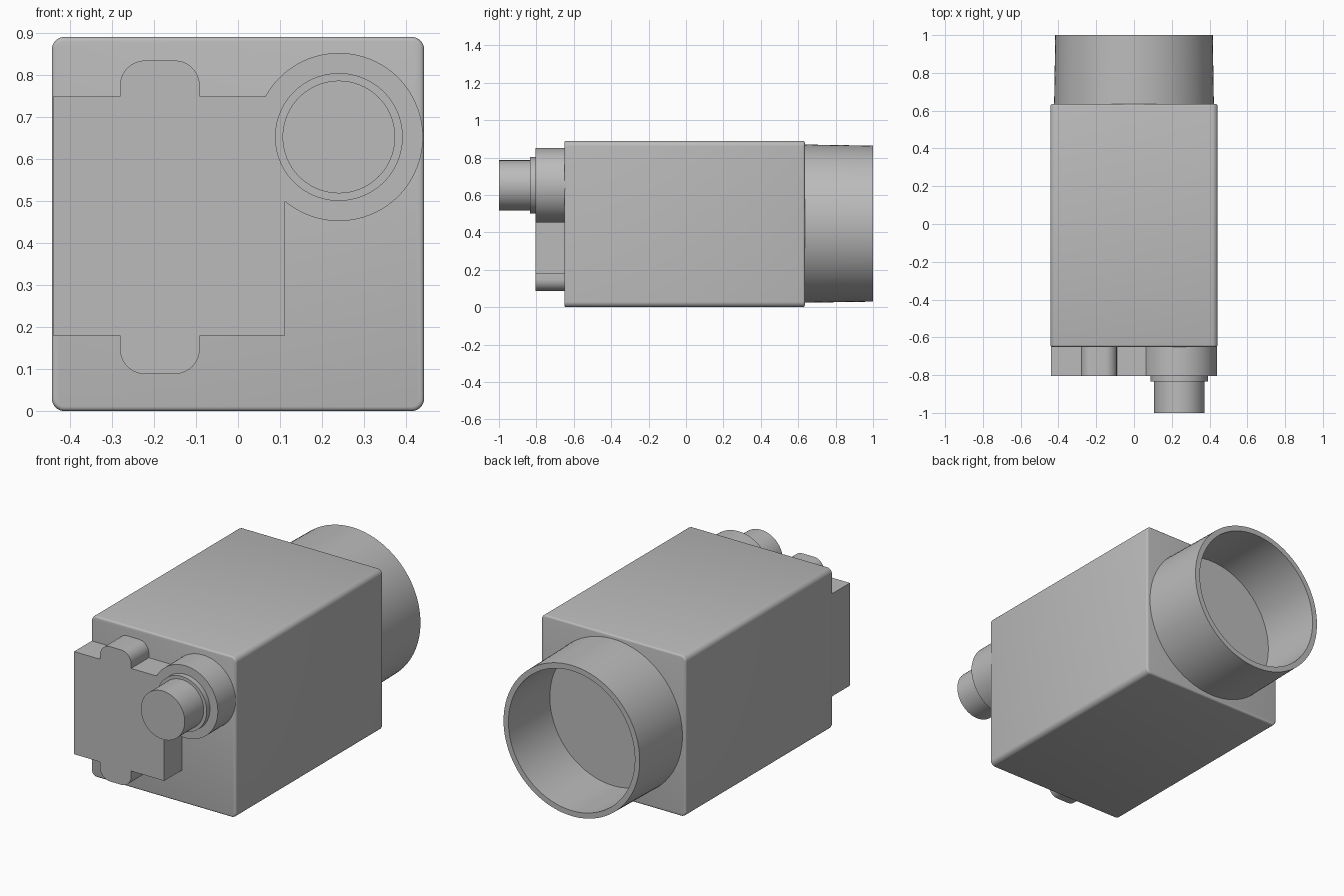
import bpy
import bmesh
import math

if "Cube" in bpy.data.objects:
    bpy.data.objects.remove(bpy.data.objects["Cube"], do_unlink=True)

# Single housing colour
GREY = (0.5, 0.5, 0.5, 1)
grey = bpy.data.materials.new("housing grey")
grey.use_nodes = True
grey.diffuse_color = GREY
grey.node_tree.nodes["Principled BSDF"].inputs["Base Color"].default_value = GREY


def finish(name, bm):
    bmesh.ops.recalc_face_normals(bm, faces=bm.faces)
    mesh = bpy.data.meshes.new(name)
    bm.to_mesh(mesh)
    bm.free()
    obj = bpy.data.objects.new(name, mesh)
    bpy.context.collection.objects.link(obj)
    mesh.materials.append(grey)
    bpy.ops.object.select_all(action='DESELECT')
    obj.select_set(True)
    bpy.context.view_layer.objects.active = obj
    bpy.ops.object.shade_smooth_by_angle(angle=math.radians(35))
    return obj


def arc(cx, cz, r, start, end, steps):
    """Points on an arc in the x-z plane, angles in degrees."""
    angles = [math.radians(start + (end - start) * i / steps) for i in range(steps + 1)]
    return [(cx + r * math.cos(a), cz + r * math.sin(a)) for a in angles]


def extrude_outline(name, outline, y0, y1, rim=0):
    """Extrude an x-z outline along y, optionally rounding both rims."""
    bm = bmesh.new()
    face = bm.faces.new([bm.verts.new((x, y0, z)) for x, z in outline])
    new = bmesh.ops.extrude_face_region(bm, geom=[face])["geom"]
    for v in new:
        if isinstance(v, bmesh.types.BMVert):
            v.co.y = y1
    if rim:
        edges = [e for e in bm.edges if abs(e.verts[0].co.y - e.verts[1].co.y) < 1e-5]
        bmesh.ops.bevel(bm, geom=edges, offset=rim, segments=3, profile=0.5, affect='EDGES')
    return finish(name, bm)


def lathe(name, profile, cx, cz, sides=96):
    """Revolve (radius, y) points around an axis along y."""
    bm = bmesh.new()
    rings = []
    for r, y in profile:
        rings.append([bm.verts.new((x, y, z)) for x, z in
                      arc(cx, cz, r, 0, 360 - 360 / sides, sides - 1)])
    for a, b in zip(rings, rings[1:]):
        for i in range(sides):
            j = (i + 1) % sides
            bm.faces.new((a[i], a[j], b[j], b[i]))
    bm.faces.new(rings[0])
    bm.faces.new(rings[-1])
    return finish(name, bm)


# Box housing with rounded long edges
HALF, TOP, R = 0.443, 0.89, 0.03
body = []
for x, z, start in ((HALF - R, TOP - R, 0), (R - HALF, TOP - R, 90),
                    (R - HALF, R, 180), (HALF - R, R, 270)):
    body += arc(x, z, R, start, start + 90, 8)
extrude_outline("housing", body, -0.65, 0.635, rim=0.01)

# Open lens tube at the back, with a flat floor at the housing
lathe("lens_tube", [(0.423, 0.625), (0.417, 1.0), (0.387, 1.0), (0.387, 0.638)], 0, 0.447)

# Connector plate: rectangle with two rounded tabs and a round boss
LEFT, RIGHT, LOW, HIGH = -0.44, 0.112, 0.18, 0.748
TAB0, TAB1, TAB_R = -0.281, -0.091, 0.06
BX, BZ, BR = 0.24, 0.652, 0.2
boss_end = math.degrees(math.pi - math.asin((HIGH - BZ) / BR))
boss_start = -math.degrees(math.acos((RIGHT - BX) / BR))
plate = [(LEFT, HIGH), (LEFT, LOW), (TAB0, LOW)]
plate += arc(TAB0 + TAB_R, 0.088 + TAB_R, TAB_R, 180, 270, 10)
plate += arc(TAB1 - TAB_R, 0.088 + TAB_R, TAB_R, 270, 360, 10)
plate += [(TAB1, LOW), (RIGHT, LOW)]
plate += arc(BX, BZ, BR, boss_start, boss_end, 64)
plate += [(TAB1, HIGH)]
plate += arc(TAB1 - TAB_R, 0.834 - TAB_R, TAB_R, 0, 90, 10)
plate += arc(TAB0 + TAB_R, 0.834 - TAB_R, TAB_R, 90, 180, 10)
plate += [(TAB0, HIGH)]
extrude_outline("connector_plate", plate, -0.805, -0.645)

# Stepped round connector on the boss
lathe("connector", [(0.152, -0.80), (0.152, -0.834), (0.134, -0.834), (0.134, -1.0)], BX, BZ)
